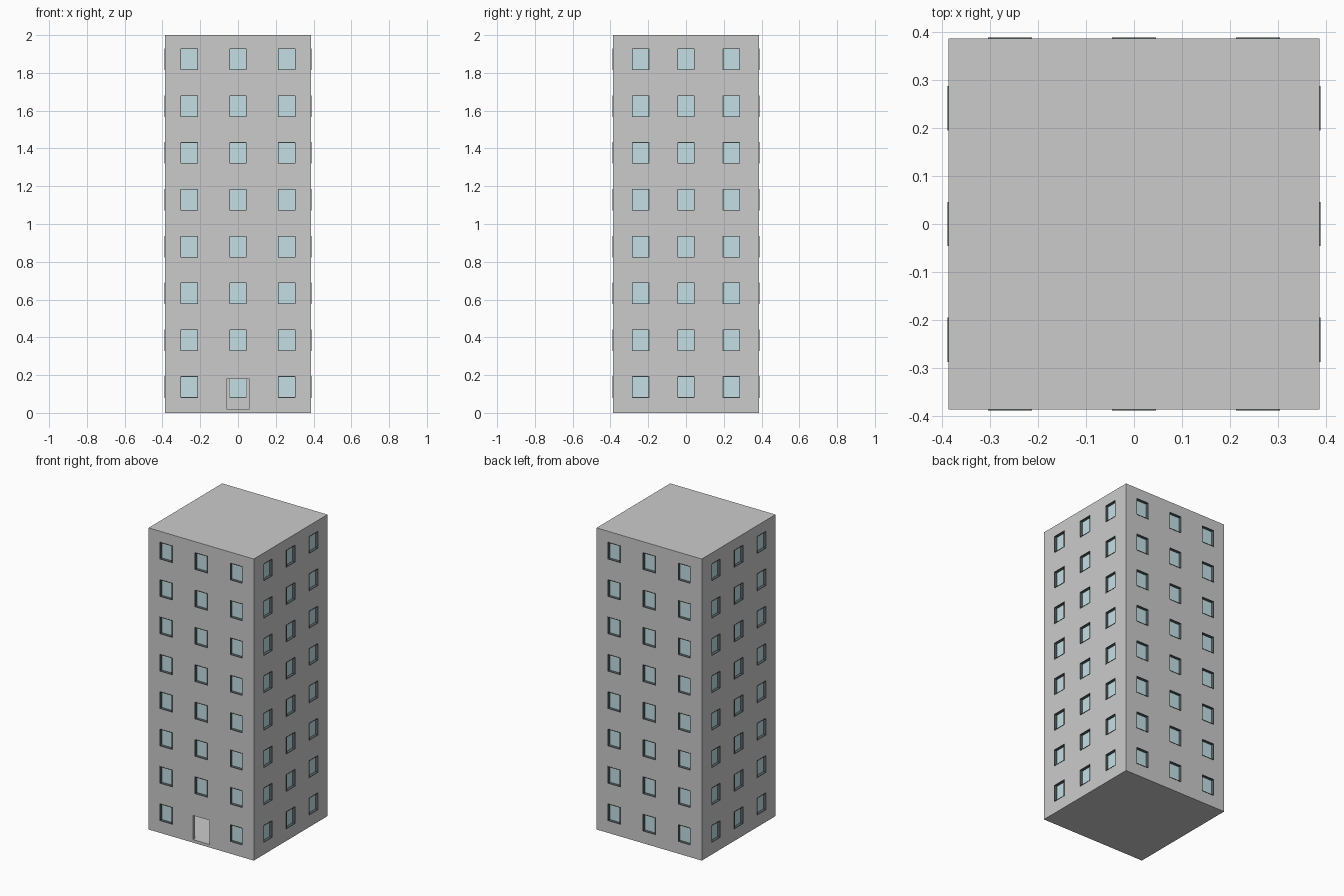
import bpy, bmesh
from mathutils import Matrix, Vector
from math import pi

if "Cube" in bpy.data.objects:
    bpy.data.objects.remove(bpy.data.objects["Cube"])

HALF, HEIGHT, WALL = 0.386, 2.0, 0.02
WIN_W, WIN_H, LIP, FRAME = 0.092, 0.114, 0.002, 0.003
FLOORS = [0.137 + 0.2478 * i for i in range(8)]


def material(name, color):
    m = bpy.data.materials.new(name)
    m.diffuse_color = color
    m.use_nodes = True
    m.node_tree.nodes["Principled BSDF"].inputs["Base Color"].default_value = m.diffuse_color
    return m


def add_box(bm, lo, hi, rot=Matrix.Identity(4)):
    lo, hi = Vector(lo), Vector(hi)
    m = rot @ Matrix.Translation((lo + hi) / 2) @ Matrix.Diagonal((*(hi - lo), 1))
    bmesh.ops.create_cube(bm, size=1, matrix=m)


def make_object(name, bm, mat=None):
    bmesh.ops.recalc_face_normals(bm, faces=bm.faces[:])
    me = bpy.data.meshes.new(name)
    bm.to_mesh(me)
    bm.free()
    ob = bpy.data.objects.new(name, me)
    bpy.context.collection.objects.link(ob)
    if mat:
        me.materials.append(mat)
    return ob


def window_spots():
    # three columns on every side, the doorway replaces one window
    for side in range(4):
        step = 0.258 if side % 2 == 0 else 0.2405
        for col in (-1, 0, 1):
            for floor, z in enumerate(FLOORS):
                if not (side == 0 and col == 0 and floor == 0):
                    yield Matrix.Rotation(side * pi / 2, 4, 'Z'), col * step, z


# hollow tower shell
shell, cavity = bmesh.new(), bmesh.new()
add_box(shell, (-HALF, -HALF, 0), (HALF, HALF, HEIGHT))
inner = HALF - WALL
add_box(cavity, (-inner, -inner, WALL), (inner, inner, HEIGHT - WALL))
tower = make_object("tower_walls", shell)

# openings, frames and panes
cut, frames, panes = bmesh.new(), bmesh.new(), bmesh.new()
w, h = WIN_W / 2, WIN_H / 2
out, back = -HALF - LIP, -HALF + WALL
for rot, x, z in window_spots():
    add_box(cut, (x - w, -HALF - 0.02, z - h), (x + w, back + 0.02, z + h), rot)
    for s in (-1, 1):
        a, b = sorted((s * w, s * (w - FRAME)))
        add_box(frames, (x + a, out, z - h), (x + b, back, z + h), rot)
        a, b = sorted((s * h, s * (h - FRAME)))
        add_box(frames, (x - w + FRAME, out, z + a), (x + w - FRAME, back, z + b), rot)
    add_box(panes, (x - w + FRAME, back - 0.003, z - h + FRAME),
            (x + w - FRAME, back, z + h - FRAME), rot)

# open doorway down to the floor slab
add_box(cut, (-0.06, -HALF - 0.02, WALL), (0.06, back + 0.02, 0.18))

make_object("window_frames", frames, material("dark_frame", (0.10, 0.13, 0.14, 1)))
make_object("window_panes", panes, material("glass", (0.55, 0.74, 0.78, 1)))

for name, bm in (("cavity_cutter", cavity), ("opening_cutter", cut)):
    cutter = make_object(name, bm)
    cutter.hide_render = True
    cutter.display_type = 'WIRE'
    mod = tower.modifiers.new(name, 'BOOLEAN')
    mod.operation = 'DIFFERENCE'
    mod.solver = 'EXACT'
    mod.object = cutter
